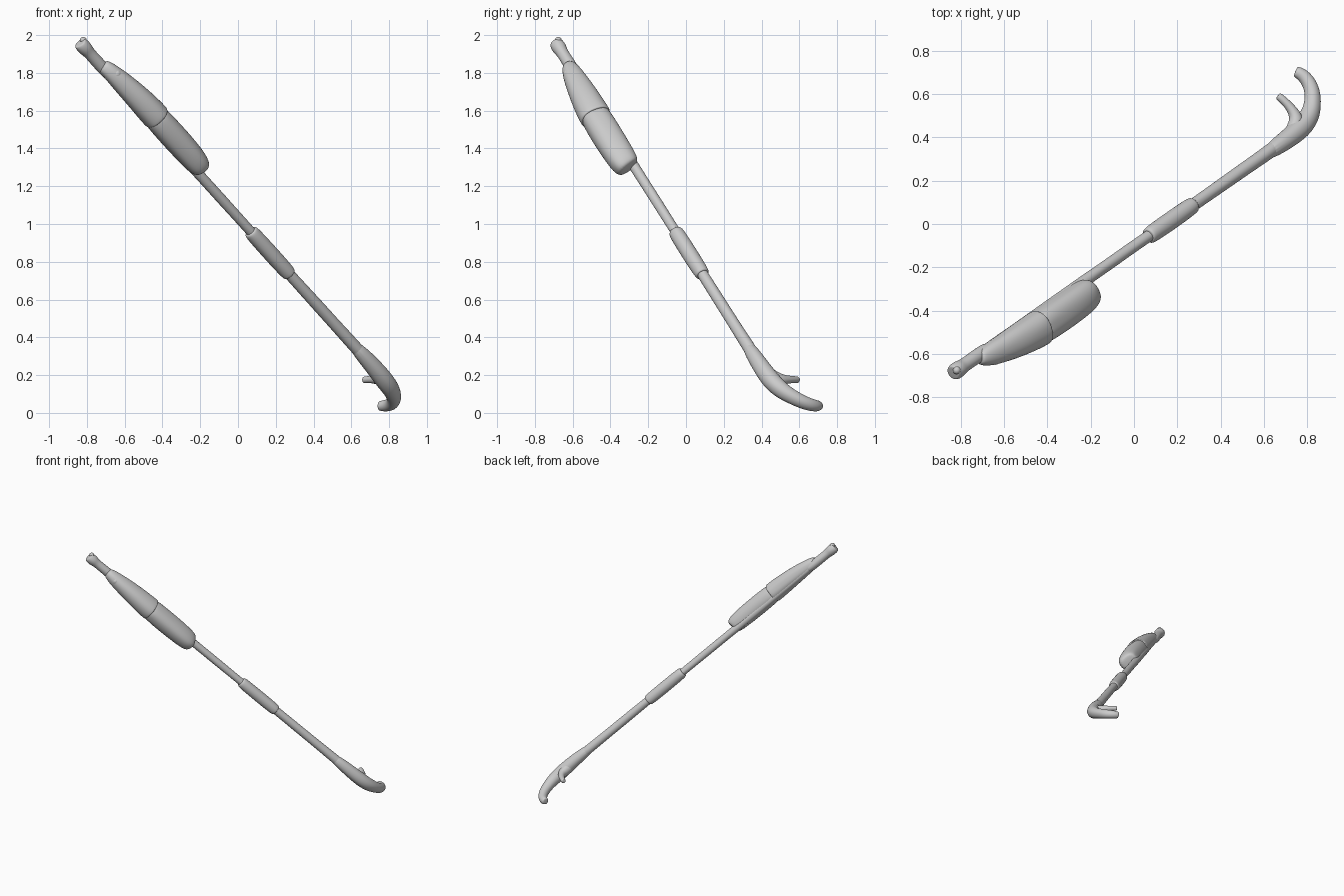
import bpy, bmesh, math, random
from mathutils import Vector, Quaternion

random.seed(4)
# Staff axis and the two directions across it
AXIS = Vector((0.607, 0.425, -0.671)).normalized()
E1 = Vector((0.573, -0.819, 0)).normalized()
E2 = E1.cross(AXIS)
if E2.z < 0:
    E2.negate()
MID = Vector((0.17, 0.016, 0.847))


def at(s, a=0, b=0):
    return MID + AXIS * s + E1 * a + E2 * b


def loft(name, stations, sides=14, power=2.0, turn=0.0, jitter=0.03, levels=2):
    """Sweep rings through (centre, radius1, radius2) stations, then smooth."""
    bm = bmesh.new()
    rings = []
    pts = [s[0] for s in stations]
    ref = E1.copy()
    prev = None
    for i, (c, r1, r2) in enumerate(stations):
        t = (pts[min(i + 1, len(pts) - 1)] - pts[max(i - 1, 0)]).normalized()
        if prev is None:
            ref = (ref - t * ref.dot(t)).normalized()
        else:
            ref = prev.rotation_difference(t) @ ref
        prev = t
        u = Quaternion(t, turn) @ ref
        v = t.cross(u)
        ring = []
        for k in range(sides):
            ang = 2 * math.pi * k / sides
            ca, sa = math.cos(ang), math.sin(ang)
            m = 1.03 * (abs(ca) ** power + abs(sa) ** power) ** (-1 / power)
            m *= 1 + random.uniform(-jitter, jitter)
            ring.append(bm.verts.new(c + u * r1 * ca * m + v * r2 * sa * m))
        rings.append(ring)
    for a, b in zip(rings, rings[1:]):
        for k in range(sides):
            n = (k + 1) % sides
            bm.faces.new((a[k], a[n], b[n], b[k]))
    bm.faces.new(rings[0][::-1])
    bm.faces.new(rings[-1])
    bmesh.ops.recalc_face_normals(bm, faces=bm.faces)
    for f in bm.faces:
        f.smooth = True
    me = bpy.data.meshes.new(name)
    bm.to_mesh(me)
    bm.free()
    ob = bpy.data.objects.new(name, me)
    bpy.context.collection.objects.link(ob)
    mod = ob.modifiers.new("smooth", 'SUBSURF')
    mod.levels = mod.render_levels = levels
    return ob


def rod(name, profile, **kw):
    return loft(name, [(at(s), r, r) for s, r in profile], **kw)


def knob(name, pos, r, squash=1.0):
    bpy.ops.mesh.primitive_uv_sphere_add(segments=20, ring_count=12, radius=r, location=pos)
    ob = bpy.context.object
    ob.name = name
    ob.scale.z = squash
    bpy.ops.object.shade_smooth()


# Shaft, slightly uneven and thickening towards the fork
n = 22
rod("shaft", [(-1.55 + 2.42 * i / n,
               0.027 + 0.007 * max(0, i / n - 0.65) / 0.35 + random.uniform(-0.001, 0.001))
              for i in range(n + 1)])

# Wrapped grip in the middle
rod("grip", [(-0.172, 0.030), (-0.168, 0.036), (-0.15, 0.041), (-0.05, 0.042),
             (0.06, 0.042), (0.15, 0.040), (0.168, 0.037), (0.172, 0.030)], jitter=0.02)

# Neck and flared top end
rod("top_neck", [(-1.37, 0.028), (-1.45, 0.034), (-1.54, 0.032), (-1.585, 0.032),
                 (-1.61, 0.039), (-1.64, 0.038), (-1.655, 0.034), (-1.658, 0.030)])
knob("top_nub", at(-1.65, 0, 0.024), 0.018)

# Padded bundle strapped to one side, in two overlapping halves
TURN = math.radians(25)


def bundle(name, rows, power):
    loft(name, [(at(s, a, b), r1, r2) for s, a, b, r1, r2 in rows],
         sides=20, power=power, turn=TURN, jitter=0.015)


bundle("bundle_upper", [
    (-1.475, 0.012, 0.004, 0.025, 0.028), (-1.465, 0.016, 0.005, 0.036, 0.036),
    (-1.42, 0.026, 0.007, 0.050, 0.045), (-1.33, 0.038, 0.010, 0.062, 0.056),
    (-1.22, 0.050, 0.012, 0.074, 0.065), (-1.12, 0.057, 0.012, 0.081, 0.071),
    (-1.065, 0.059, 0.012, 0.083, 0.072), (-1.057, 0.059, 0.012, 0.081, 0.070),
    (-1.054, 0.059, 0.012, 0.070, 0.060)], 2.3)
bundle("bundle_lower", [
    (-1.08, 0.058, 0.010, 0.070, 0.058), (-1.06, 0.058, 0.010, 0.077, 0.067),
    (-0.95, 0.060, 0.010, 0.080, 0.070), (-0.80, 0.060, 0.010, 0.078, 0.068),
    (-0.71, 0.058, 0.009, 0.074, 0.063), (-0.675, 0.054, 0.008, 0.066, 0.055),
    (-0.66, 0.048, 0.007, 0.052, 0.042)], 2.5)
knob("bundle_toggle", at(-1.40, 0.058, 0.008), 0.027)

# Forked foot: long curved hook and short prong
hook = [((0.60, 0.315, 0.372), 0.033), ((0.70, 0.385, 0.265), 0.044),
        ((0.775, 0.445, 0.175), 0.050), ((0.813, 0.50, 0.122), 0.046),
        ((0.826, 0.555, 0.088), 0.039), ((0.825, 0.61, 0.060), 0.036),
        ((0.806, 0.66, 0.042), 0.033), ((0.775, 0.692, 0.037), 0.030),
        ((0.750, 0.703, 0.037), 0.026), ((0.745, 0.705, 0.037), 0.020)]
loft("fork_hook", [(Vector(p), r, r) for p, r in hook])

prong = [((0.715, 0.395, 0.235), 0.030), ((0.745, 0.445, 0.195), 0.040),
         ((0.752, 0.490, 0.177), 0.033), ((0.728, 0.532, 0.176), 0.022),
         ((0.695, 0.568, 0.177), 0.018), ((0.668, 0.590, 0.175), 0.018),
         ((0.664, 0.593, 0.175), 0.013)]
loft("fork_prong", [(Vector(p), r, r) for p, r in prong])
